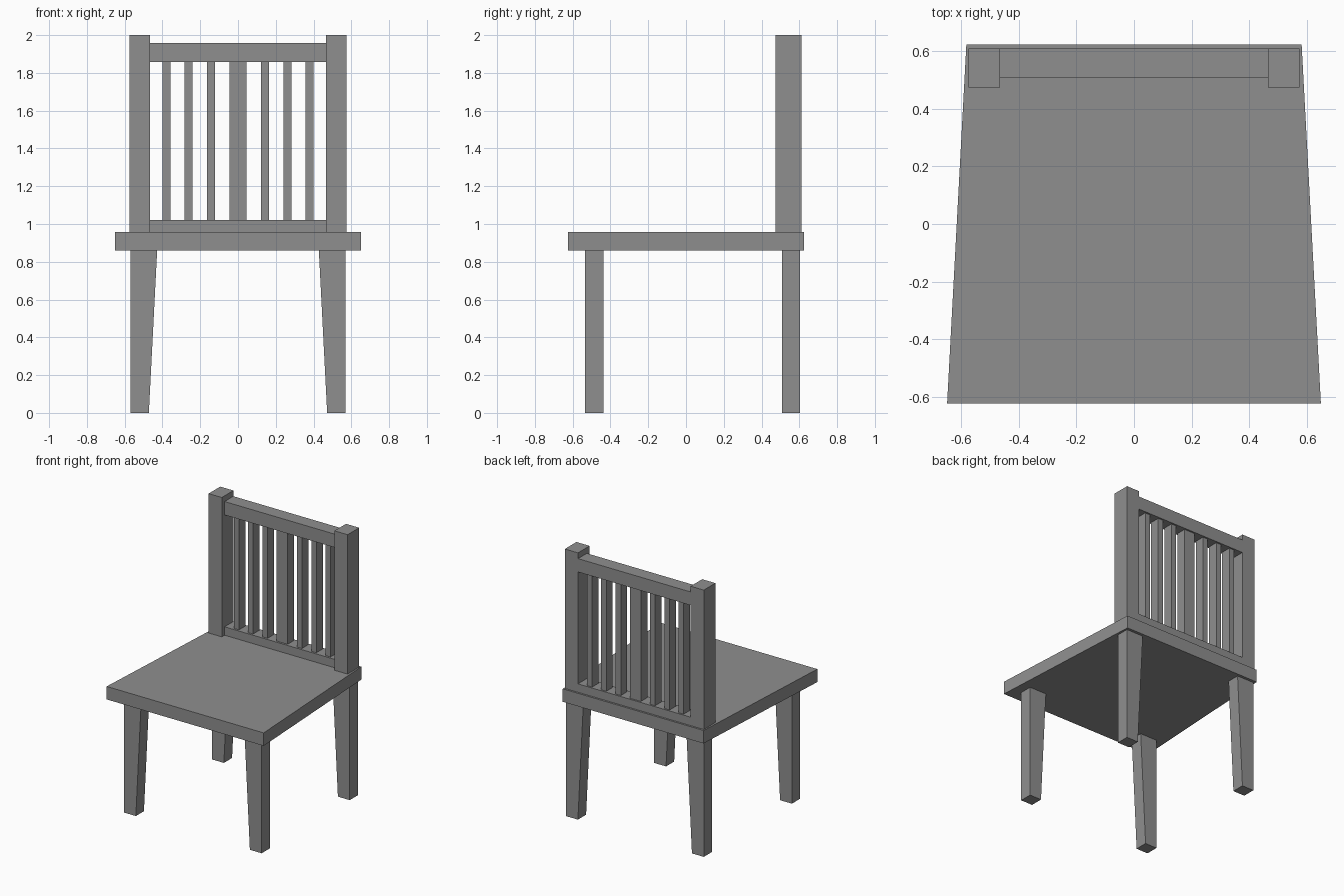
import bpy

if "Cube" in bpy.data.objects:
    bpy.data.objects.remove(bpy.data.objects["Cube"])

# Dark grey for every part
grey = bpy.data.materials.new("dark_grey")
grey.diffuse_color = (0.275, 0.275, 0.275, 1)
grey.use_nodes = True
grey.node_tree.nodes["Principled BSDF"].inputs["Base Color"].default_value = grey.diffuse_color


def prism(name, bottom, top, z0, z1):
    """Solid between two four-point outlines at heights z0 and z1."""
    verts = [(x, y, z0) for x, y in bottom] + [(x, y, z1) for x, y in top]
    faces = [(3, 2, 1, 0), (4, 5, 6, 7)]
    faces += [(i, (i + 1) % 4, (i + 1) % 4 + 4, i + 4) for i in range(4)]
    mesh = bpy.data.meshes.new(name)
    mesh.from_pydata(verts, [], faces)
    mesh.materials.append(grey)
    ob = bpy.data.objects.new(name, mesh)
    bpy.context.collection.objects.link(ob)
    return ob


def rect(x0, x1, y0, y1):
    return [(x0, y0), (x1, y0), (x1, y1), (x0, y1)]


def box(name, x0, x1, y0, y1, z0, z1):
    outline = rect(x0, x1, y0, y1)
    return prism(name, outline, outline, z0, z1)


def mirror(ob):
    ob.modifiers.new("mirror", 'MIRROR').use_axis[0] = True


SEAT_LOW, SEAT_TOP = 0.86, 0.957

# Seat, wider at the front
seat_outline = [(-0.65, -0.625), (0.65, -0.625), (0.583, 0.625), (-0.583, 0.625)]
prism("seat", seat_outline, seat_outline, SEAT_LOW, SEAT_TOP)

# Legs, tapered on the inner side
for name, y0, y1 in (("front_leg", -0.534, -0.438), ("back_leg", 0.507, 0.604)):
    mirror(prism(name, rect(0.472, 0.57, y0, y1), rect(0.428, 0.57, y0, y1), 0, SEAT_LOW))

# Back posts and rails
mirror(box("back_post", 0.466, 0.575, 0.474, 0.611, SEAT_TOP, 2.0))
box("top_rail", -0.466, 0.466, 0.507, 0.611, 1.857, 1.957)
box("bottom_rail", -0.466, 0.466, 0.507, 0.611, SEAT_TOP, 1.02)

# Upright slats, with a wide one in the middle
for x in (0.142, 0.262, 0.379):
    mirror(box("back_slat", x - 0.021, x + 0.021, 0.522, 0.598, 1.02, 1.857))
box("middle_slat", -0.045, 0.045, 0.522, 0.598, 1.02, 1.857)
